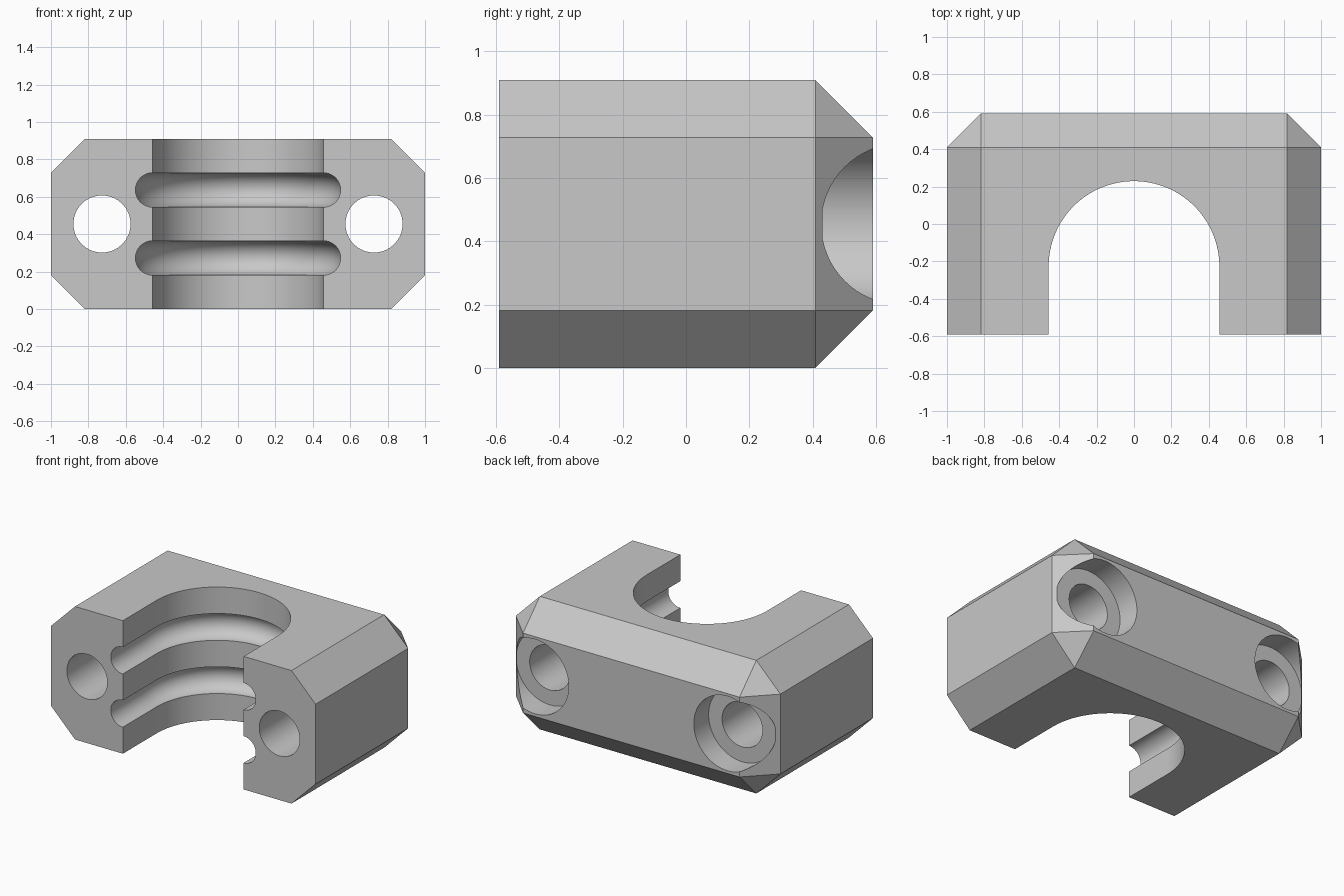
import bpy, bmesh
from math import sin, cos, pi, radians
from mathutils import Vector

if "Cube" in bpy.data.objects:
    bpy.data.objects.remove(bpy.data.objects["Cube"], do_unlink=True)

U = 1 / 11                      # base unit of the part
HALF_Y, HEIGHT = 6.5 * U, 10 * U
MID_Z = HEIGHT / 2
CHANNEL_R, CHANNEL_Y = 5.02 * U, -2.5 * U
CHAMFER = 2 * U

grey = bpy.data.materials.new("plain_grey")
grey.use_nodes = True
colour = (0.58, 0.58, 0.58, 1)
grey.diffuse_color = colour
grey.node_tree.nodes["Principled BSDF"].inputs["Base Color"].default_value = colour


def make_object(name, bm):
    bmesh.ops.recalc_face_normals(bm, faces=bm.faces)
    mesh = bpy.data.meshes.new(name)
    bm.to_mesh(mesh)
    bm.free()
    mesh.materials.append(grey)
    obj = bpy.data.objects.new(name, mesh)
    bpy.context.collection.objects.link(obj)
    return obj


def loft(name, rings):
    """Closed solid skinned through equal rings of points."""
    bm = bmesh.new()
    rows = [[bm.verts.new(p) for p in ring] for ring in rings]
    count = len(rows[0])
    for a, b in zip(rows, rows[1:]):
        for i in range(count):
            j = (i + 1) % count
            bm.faces.new((a[i], a[j], b[j], b[i]))
    bm.faces.new(rows[0])
    bm.faces.new(rows[-1])
    return make_object(name, bm)


def cylinder_y(name, x, radius, y0, y1, sides=64):
    angles = [2 * pi * i / sides for i in range(sides)]
    return loft(name, [[(x + radius * cos(a), y, MID_Z + radius * sin(a))
                        for a in angles] for y in (y0, y1)])


def u_path(steps=64):
    """Points and outward directions along the U-shaped channel wall."""
    path = [(Vector((CHANNEL_R, -1, 0)), Vector((1, 0, 0)))]
    for i in range(steps + 1):
        out = Vector((cos(pi * i / steps), sin(pi * i / steps), 0))
        path.append((Vector((0, CHANNEL_Y, 0)) + out * CHANNEL_R, out))
    path.append((Vector((-CHANNEL_R, -1, 0)), Vector((-1, 0, 0))))
    return path


def groove(name, z, radius, sides=40):
    up = Vector((0, 0, 1))
    angles = [2 * pi * (i + 0.5) / sides for i in range(sides)]
    return loft(name, [[p + up * z + radius * (out * cos(a) + up * sin(a))
                        for a in angles] for p, out in u_path()])


# Block with every edge chamfered except around the front face
bm = bmesh.new()
bmesh.ops.create_cube(bm, size=1)
for v in bm.verts:
    v.co = (v.co.x * 2, v.co.y * 2 * HALF_Y, (v.co.z + 0.5) * HEIGHT)
edges = [e for e in bm.edges if any(v.co.y > 0 for v in e.verts)]
bmesh.ops.bevel(bm, geom=edges, offset=CHAMFER, offset_type='OFFSET',
                segments=1, affect='EDGES', clamp_overlap=False)
block = make_object("clamp_block", bm)

# Cutters: channel, two ring grooves, bolt holes and counterbores
cutters = [loft("channel_cutter",
                [[p + Vector((0, 0, z)) for p, _ in u_path()] for z in (-1, 2)])]
for label, z in (("lower", 3 * U), ("upper", 7 * U)):
    cutters.append(groove(label + "_groove_cutter", z, 1.01 * U))
for label, side in (("left", 1), ("right", -1)):
    x = side * 8 * U
    cutters.append(cylinder_y(label + "_hole_cutter", x, 1.68 * U, -1, 1))
    cutters.append(cylinder_y(label + "_counterbore_cutter", x, 2.8 * U, 0.431, 1))

bpy.ops.object.select_all(action='DESELECT')
block.select_set(True)
bpy.context.view_layer.objects.active = block
for cutter in cutters:
    cutter.hide_render = True
    mod = block.modifiers.new(cutter.name, 'BOOLEAN')
    mod.operation = 'DIFFERENCE'
    mod.solver = 'EXACT'
    mod.object = cutter
    bpy.ops.object.modifier_apply(modifier=mod.name)
    bpy.data.objects.remove(cutter, do_unlink=True)

bpy.ops.object.shade_smooth_by_angle(angle=radians(25))
